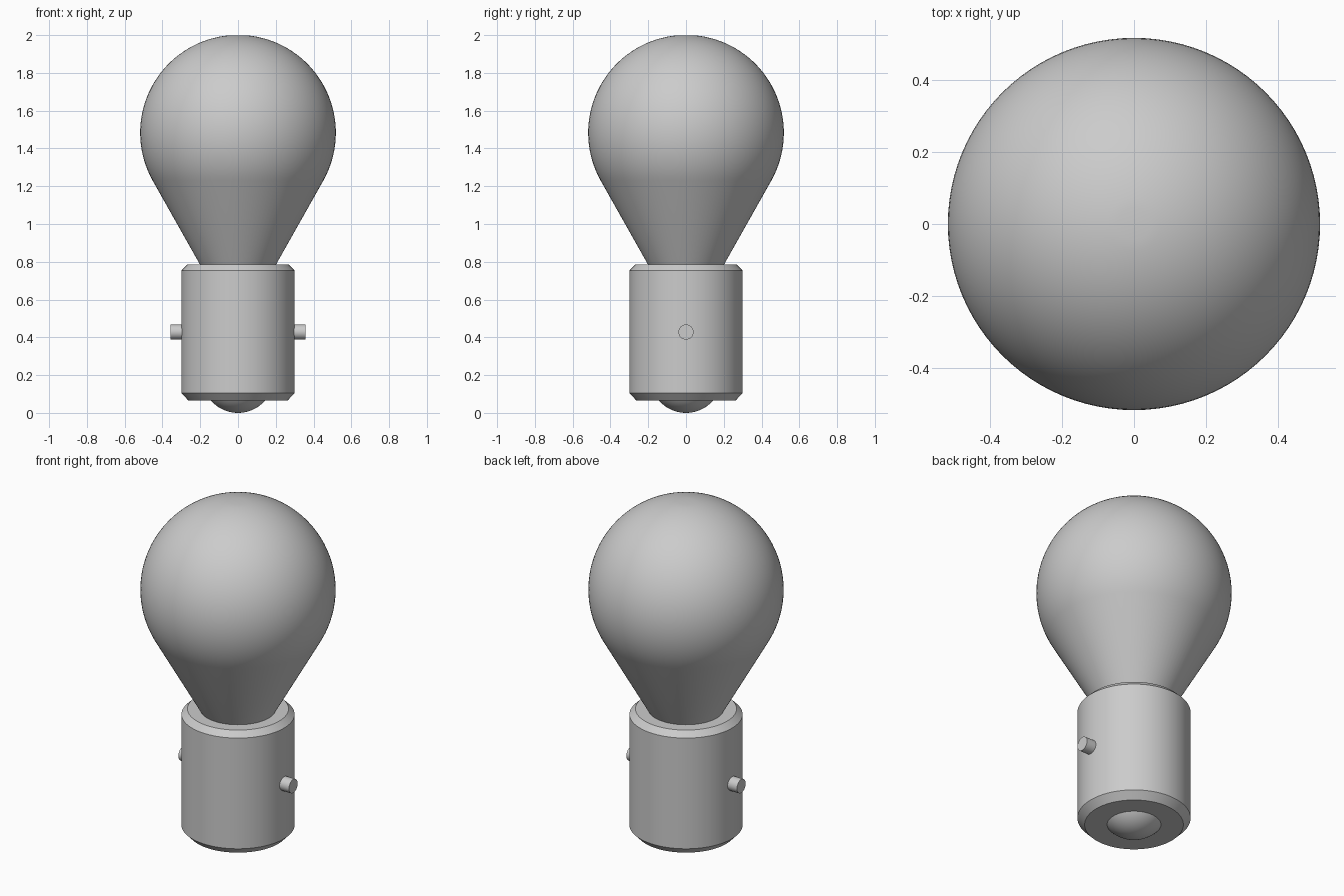
import bpy, bmesh
from math import sin, cos, pi, radians
from mathutils import Matrix

cube = bpy.data.objects.get("Cube")
if cube:
    bpy.data.objects.remove(cube, do_unlink=True)

grey = bpy.data.materials.new("plain_grey")
grey.use_nodes = True
grey.diffuse_color = (0.6, 0.6, 0.6, 1)
bsdf = next(n for n in grey.node_tree.nodes if n.type == 'BSDF_PRINCIPLED')
bsdf.inputs["Base Color"].default_value = (0.6, 0.6, 0.6, 1)


def finish(name, bm):
    """Turn a bmesh into a smooth shaded object with sharp edges kept."""
    bmesh.ops.recalc_face_normals(bm, faces=bm.faces)
    mesh = bpy.data.meshes.new(name)
    bm.to_mesh(mesh)
    bm.free()
    mesh.materials.append(grey)
    obj = bpy.data.objects.new(name, mesh)
    bpy.context.collection.objects.link(obj)
    bpy.ops.object.select_all(action='DESELECT')
    obj.select_set(True)
    bpy.context.view_layer.objects.active = obj
    bpy.ops.object.shade_smooth_by_angle(angle=radians(30))
    return obj


def lathe(name, profile, sides=96):
    """Spin (radius, height) points around z and cap both open ends."""
    bm = bmesh.new()
    rings = [[bm.verts.new((r * cos(2 * pi * i / sides), r * sin(2 * pi * i / sides), z))
              for i in range(sides)] for r, z in profile]
    for low, high in zip(rings, rings[1:]):
        for i in range(sides):
            j = (i + 1) % sides
            bm.faces.new((low[i], low[j], high[j], high[i]))
    bm.faces.new(rings[0])
    bm.faces.new(rings[-1])
    return finish(name, bm)


def arc(radius, height, start, end, steps):
    angles = [radians(start + (end - start) * i / steps) for i in range(steps + 1)]
    return [(radius * cos(a), height + radius * sin(a)) for a in angles]


# Glass: straight neck running tangentially into a round globe
lathe("glass_bulb", [(0.17, 0.73), (0.2, 0.783)] + arc(0.518, 1.483, -29.3, 85, 36))

# Cap: cylinder with chamfered rims
lathe("metal_cap", [(0.262, 0.065), (0.3, 0.105), (0.3, 0.753), (0.268, 0.785)])

# Rounded contact under the cap
lathe("bottom_contact", arc(0.19, 0.19, -89, -40, 16) + [(0.14, 0.09)], 64)

# Bayonet pins on both sides
for side, name in ((1, "left_pin"), (-1, "right_pin")):
    bm = bmesh.new()
    bmesh.ops.create_cone(bm, cap_ends=True, segments=48, radius1=0.04, radius2=0.04, depth=0.1,
                          matrix=Matrix.Translation((side * 0.308, 0, 0.428))
                          @ Matrix.Rotation(pi / 2, 4, 'Y'))
    finish(name, bm)
